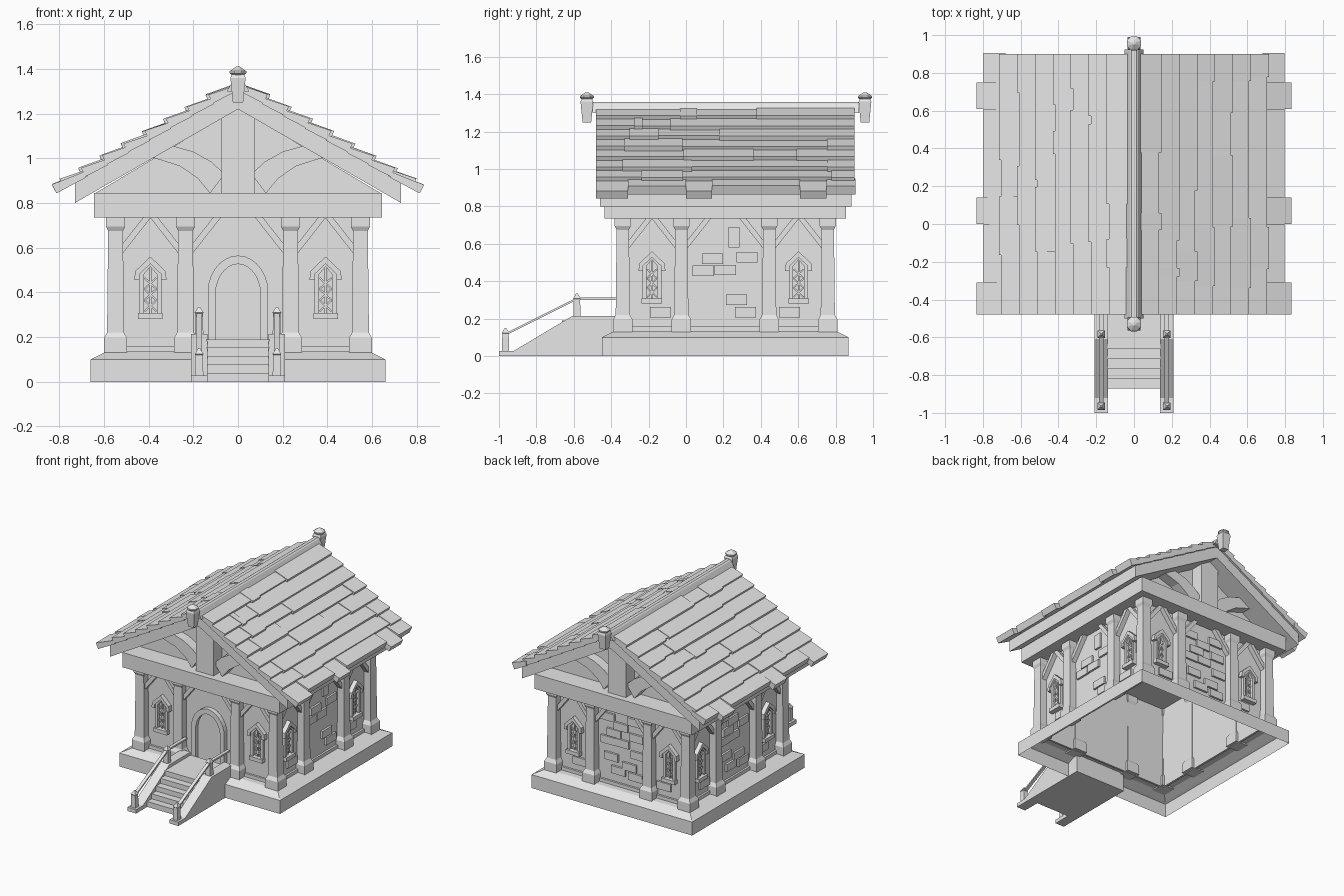
import bpy, bmesh, math, random
from mathutils import Matrix, Vector

random.seed(4)
if "Cube" in bpy.data.objects:
    bpy.data.objects.remove(bpy.data.objects["Cube"])

stone = bpy.data.materials.new("plain_grey")
stone.use_nodes = True
GREY = (0.8, 0.8, 0.8, 1)
stone.diffuse_color = GREY
stone.node_tree.nodes["Principled BSDF"].inputs["Base Color"].default_value = GREY

# House is square in plan; each side is modelled facing -y and turned into place
CENTRE = 0.21
SIDES = [Matrix.Translation((0, CENTRE, 0)) @ Matrix.Rotation(k * math.pi / 2, 4, 'Z') for k in range(4)]
FRONT, RIGHT, BACK, LEFT = SIDES
WORLD = Matrix()
LENGTHWAYS = Matrix.Rotation(math.pi / 2, 4, 'Z')


def finish(name, bm):
    bmesh.ops.recalc_face_normals(bm, faces=bm.faces)
    mesh = bpy.data.meshes.new(name)
    bm.to_mesh(mesh)
    bm.free()
    mesh.materials.append(stone)
    obj = bpy.data.objects.new(name, mesh)
    bpy.context.collection.objects.link(obj)


def box(bm, lo, hi, m=WORLD, tilt=0):
    lo, hi = Vector(lo), Vector(hi)
    mat = m @ Matrix.Translation((lo + hi) / 2) @ Matrix.Rotation(tilt, 4, 'Y') @ Matrix.Diagonal((*(hi - lo), 1))
    bmesh.ops.create_cube(bm, size=1, matrix=mat)


def prism(bm, pts, d0, d1, m=WORLD):
    """Extrude an x-z outline from depth d0 to d1."""
    a, b = [[bm.verts.new(m @ Vector((x, d, z))) for x, z in pts] for d in (d0, d1)]
    bm.faces.new(a)
    bm.faces.new(b[::-1])
    for i in range(len(pts)):
        j = (i + 1) % len(pts)
        bm.faces.new((a[i], a[j], b[j], b[i]))


def band(bm, outer, inner, d0, d1, m):
    """Open moulding between two matching outlines."""
    for i in range(len(outer) - 1):
        prism(bm, [outer[i], outer[i + 1], inner[i + 1], inner[i]], d0, d1, m)


def loft(bm, rings, centre=(0, 0), sides=4, cap=True):
    """Stack regular sections given as (half width, height)."""
    loops = []
    for r, z in rings:
        k = r / math.cos(math.pi / sides)
        loops.append([bm.verts.new((centre[0] + k * math.cos(t), centre[1] + k * math.sin(t), z))
                      for t in [(i + 0.5) * 2 * math.pi / sides for i in range(sides)]])
    for a, b in zip(loops, loops[1:]):
        for i in range(sides):
            j = (i + 1) % sides
            bm.faces.new((a[i], a[j], b[j], b[i]))
    if cap:
        bm.faces.new(loops[0])
        bm.faces.new(loops[-1])


def arch(half, foot, spring, top, n=7):
    """Slightly pointed arch from left foot to right foot."""
    right = [(half * math.cos(t), spring + (top - spring) * math.sin(t) ** 1.1)
             for t in [i * math.pi / 2 / n for i in range(n)]]
    right = [(half, foot)] + right
    return [(-x, z) for x, z in right] + [(0, top)] + right[::-1]


# Open foundation with a sloped shoulder
bm = bmesh.new()
loft(bm, [(0.66, 0), (0.66, 0.1), (0.645, 0.107), (0.59, 0.135), (0.52, 0.135)], (0, CENTRE), cap=False)
finish("foundation", bm)

# Walls with a low plinth
bm = bmesh.new()
for m in SIDES:
    box(bm, (-0.53, -0.53, 0.12), (0.53, -0.515, 0.74), m)
    box(bm, (-0.53, -0.545, 0.13), (0.53, -0.53, 0.16), m)
finish("walls", bm)

# Tapered columns
bm = bmesh.new()
for m in SIDES:
    for u in (-0.548, -0.235, 0.235):
        c = m @ Vector((u, -0.548, 0))
        loft(bm, [(0.052, 0.125), (0.052, 0.195), (0.038, 0.22), (0.033, 0.675),
                  (0.043, 0.695), (0.043, 0.737)], (c.x, c.y))
finish("columns", bm)

# Diagonal braces under the beam
bm = bmesh.new()
for m in SIDES:
    for u in (-0.548, -0.235, 0.235, 0.548):
        for s in (-1, 1):
            if abs(u + s * 0.1) < 0.6:
                prism(bm, [(u + s * a, z) for a, z in
                           ((0.025, 0.565), (0.025, 0.61), (0.125, 0.737), (0.16, 0.737))], -0.565, -0.525, m)
finish("wall_braces", bm)

# Beam course
bm = bmesh.new()
box(bm, (-0.645, CENTRE - 0.645, 0.735), (0.645, CENTRE + 0.645, 0.845))
finish("top_beam", bm)

# Windows, two on each side
bm = bmesh.new()
for m in SIDES:
    for u in (-0.392, 0.392):
        w = m @ Matrix.Translation((u, 0, 0))
        outer = [(-0.05, 0.29), (-0.05, 0.5), (0, 0.545), (0.05, 0.5), (0.05, 0.29)]
        inner = [(-0.03, 0.31), (-0.03, 0.48), (0, 0.515), (0.03, 0.48), (0.03, 0.31)]
        band(bm, outer, inner, -0.55, -0.52, w)
        hood = [(-0.072, 0.455), (-0.068, 0.495), (0, 0.56), (0.068, 0.495), (0.072, 0.455)]
        under = [(-0.048, 0.455), (-0.048, 0.482), (0, 0.528), (0.048, 0.482), (0.048, 0.455)]
        band(bm, hood, under, -0.562, -0.52, w)
        box(bm, (-0.055, -0.565, 0.28), (0.055, -0.52, 0.308), w)
        for z in (0.34, 0.39, 0.44):
            for t in (-1, 1):
                box(bm, (-0.036, -0.54, z - 0.004), (0.036, -0.528, z + 0.004), w, t * 0.75)
        box(bm, (-0.004, -0.541, 0.3), (0.004, -0.528, 0.52), w)
finish("windows", bm)

# Arched doorway
bm = bmesh.new()
band(bm, arch(0.135, 0.13, 0.41, 0.565), arch(0.1, 0.13, 0.4, 0.527), -0.565, -0.52, FRONT)
finish("door_frame", bm)
bm = bmesh.new()
prism(bm, arch(0.102, 0.13, 0.4, 0.53), -0.536, -0.528, FRONT)
finish("door", bm)

# Raised wall bricks
bricks = [(-0.068, 0.52), (0.116, 0.527), (-0.117, 0.457), (0, 0.46), (0.06, 0.3),
          (0.108, 0.235), (-0.346, 0.235), (0.343, 0.235)]
extra = [(-0.12, 0.63), (-0.01, 0.58), (-0.09, 0.34), (-0.03, 0.25), (0.13, 0.4), (0.1, 0.64)]
bm = bmesh.new()
for m, spots in ((RIGHT, bricks), (BACK, bricks + extra), (LEFT, bricks + extra[:4])):
    for u, z in spots:
        box(bm, (u - 0.057, -0.545, z - 0.028), (u + 0.057, -0.52, z + 0.028), m)
box(bm, (0.018, -0.545, 0.58), (0.076, -0.52, 0.69), RIGHT)
finish("wall_bricks", bm)

# Gable ends: panel, king post, curved braces
panel, post, curved = bmesh.new(), bmesh.new(), bmesh.new()
for m in (FRONT, BACK):
    prism(panel, [(-0.645, 0.84), (0.645, 0.84), (0, 1.225)], -0.5, -0.48, m)
    box(post, (-0.073, -0.6, 0.84), (0.073, -0.49, 1.22), m)
    for s in (-1, 1):
        upper = [(0.06, 0.955), (0.14, 0.985), (0.22, 1.02), (0.29, 1.06)]
        upper = [(0.06, 0.93), (0.12, 0.985), (0.2, 1.03), (0.29, 1.055)]
        lower = [(0.125, 0.843), (0.18, 0.91), (0.26, 0.965), (0.38, 1.003)]
        band(curved, [(s * x, z) for x, z in upper], [(s * x, z) for x, z in lower], -0.575, -0.49, m)
finish("gable_panels", panel)
finish("king_posts", post)
finish("gable_braces", curved)

# Roof deck
bm = bmesh.new()
prism(bm, [(0, 1.22), (0.73, 0.8), (0.73, 0.89), (0, 1.31), (-0.73, 0.89), (-0.73, 0.8)], -0.46, 0.885)
finish("roof_deck", bm)


def deck(x):
    return 1.31 - 0.575 * x


# Overlapping roof planks in eight courses a side
bm = bmesh.new()
for s in (-1, 1):
    for row in range(8):
        cuts = [-0.48] + sorted(random.uniform(-0.35, 0.8) for _ in range(3)) + [0.9]
        if row == 7:
            cuts = [-0.48, -0.31, 0, 0.14, 0.61, 0.75, 0.905]
        for i, (y0, y1) in enumerate(zip(cuts, cuts[1:])):
            reach = 0.035 * (i % 2 == 0) if row == 7 else 0.012 * (i % 2)
            lift = 0.006 * (i % 2) + random.uniform(0, 0.004)
            hi = 0.015 + 0.095 * row
            lo = hi + 0.118 + reach
            pts = [(hi, deck(hi) - 0.005), (hi, deck(hi) + 0.022 + lift),
                   (lo, deck(lo) + 0.05 + lift), (lo - 0.02, deck(lo) + 0.012)]
            prism(bm, [(s * x, z) for x, z in pts], y0, y1)
finish("roof_planks", bm)

# Ridge cap and end finials
bm = bmesh.new()
prism(bm, [(-0.05, 1.3), (-0.022, 1.35), (-0.012, 1.357), (0.012, 1.357), (0.022, 1.35), (0.05, 1.3)], -0.5, 0.925)
finish("ridge_cap", bm)
bm = bmesh.new()
for y in (-0.53, 0.957):
    loft(bm, [(0.023, 1.25), (0.034, 1.36), (0.028, 1.375)], (0, y))
    loft(bm, [(0.028, 1.373), (0.038, 1.382), (0.037, 1.39), (0.008, 1.41)], (0, y), 8)
finish("ridge_finials", bm)

# Stair treads, landing and side walls
bm = bmesh.new()
for i in range(5):
    box(bm, (-0.14, -0.87 + 0.052 * i, 0), (0.14, -0.36, 0.04 + 0.0375 * i))
finish("stair_treads", bm)
profile = [(-1, 0), (-1, 0.028), (-0.92, 0.028), (-0.61, 0.213), (-0.36, 0.213), (-0.36, 0)]
bm = bmesh.new()
for s in (-1, 1):
    prism(bm, profile, s * 0.137, s * 0.21, LENGTHWAYS)
finish("stair_sides", bm)

# Handrails and posts
posts, rails = bmesh.new(), bmesh.new()
for s in (-1, 1):
    for y, z in ((-0.965, 0.02), (-0.583, 0.205)):
        loft(posts, [(0.019, z), (0.017, z + 0.1), (0.02, z + 0.104), (0.004, z + 0.13)], (s * 0.174, y))
    prism(rails, [(-0.96, 0.112), (-0.585, 0.3), (-0.36, 0.3), (-0.36, 0.312), (-0.585, 0.312), (-0.96, 0.124)],
          s * 0.162, s * 0.186, LENGTHWAYS)
finish("stair_posts", posts)
finish("handrails", rails)
